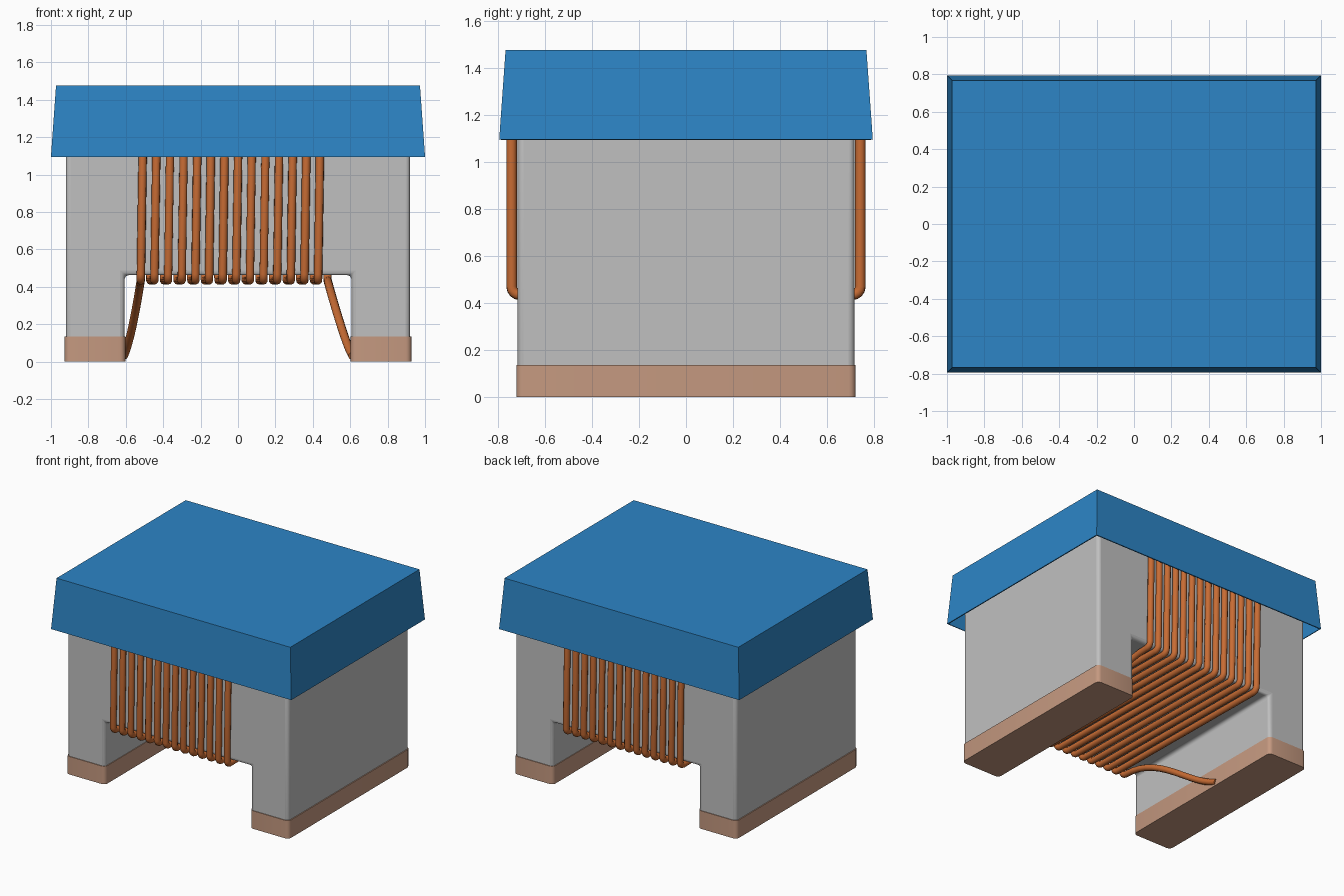
import bpy, bmesh, math
from mathutils import Vector

if "Cube" in bpy.data.objects:
    bpy.data.objects.remove(bpy.data.objects["Cube"])


def material(name, rgb):
    m = bpy.data.materials.new(name)
    m.use_nodes = True
    m.diffuse_color = (*rgb, 1)
    bsdf = m.node_tree.nodes["Principled BSDF"]
    bsdf.inputs["Base Color"].default_value = (*rgb, 1)
    bsdf.inputs["Roughness"].default_value = 0.6
    return m


BLUE = material("blue plastic", (0.026, 0.235, 0.565))
GREY = material("grey ceramic", (0.527, 0.527, 0.527))
TAN = material("tan terminal", (0.558, 0.319, 0.216))
COPPER = material("copper wire", (0.578, 0.150, 0.034))


def add_object(name, bm, mat):
    bmesh.ops.recalc_face_normals(bm, faces=bm.faces)
    me = bpy.data.meshes.new(name)
    bm.to_mesh(me)
    bm.free()
    ob = bpy.data.objects.new(name, me)
    bpy.context.collection.objects.link(ob)
    me.materials.append(mat)
    return ob


def select(ob):
    bpy.ops.object.select_all(action='DESELECT')
    ob.select_set(True)
    bpy.context.view_layer.objects.active = ob


def smooth(ob, degrees=35):
    select(ob)
    bpy.ops.object.shade_smooth_by_angle(angle=math.radians(degrees))


def box(x0, x1, y0, y1, z0, z1):
    bm = bmesh.new()
    bmesh.ops.create_cube(bm, size=1)
    for v in bm.verts:
        v.co = ((x0 + x1) / 2 + v.co.x * (x1 - x0),
                (y0 + y1) / 2 + v.co.y * (y1 - y0),
                (z0 + z1) / 2 + v.co.z * (z1 - z0))
    return bm


# Core: arch-shaped profile extruded front to back, edges rounded
profile = [(-0.92, 0.01), (-0.607, 0.01), (-0.607, 0.462), (0.607, 0.462),
           (0.607, 0.01), (0.92, 0.01), (0.92, 1.36), (-0.92, 1.36)]
bm = bmesh.new()
face = bm.faces.new([bm.verts.new((x, -0.717, z)) for x, z in profile])
ext = bmesh.ops.extrude_face_region(bm, geom=[face])["geom"]
bmesh.ops.translate(bm, vec=(0, 1.434, 0),
                    verts=[g for g in ext if isinstance(g, bmesh.types.BMVert)])
core = add_object("core", bm, GREY)
bevel = core.modifiers.new("rounded edges", 'BEVEL')
bevel.width, bevel.segments = 0.025, 4
smooth(core)

# Terminals: plated feet with rounded upright edges
for side, x0, x1 in (("right", -0.927, -0.602), ("left", 0.602, 0.927)):
    bm = box(x0, x1, -0.722, 0.722, 0, 0.135)
    upright = [e for e in bm.edges if abs(e.verts[0].co.z - e.verts[1].co.z) > 0.1]
    bmesh.ops.bevel(bm, geom=upright, offset=0.03, segments=4, profile=0.5,
                    affect='EDGES')
    smooth(add_object(side + "_terminal", bm, TAN))

# Cap: tapered thin shell, open underneath
bm = box(-1, 1, -0.795, 0.795, 1.095, 1.475)
for v in bm.verts:
    if v.co.z > 1.3:
        v.co.x *= 0.973
        v.co.y *= 0.966
bmesh.ops.delete(bm, geom=[f for f in bm.faces if f.calc_center_median().z < 1.1],
                 context='FACES')
cap = add_object("cap", bm, BLUE)
# Keep the open shell's normals pointing outwards
if max(cap.data.polygons, key=lambda p: p.center.z).normal.z < 0:
    cap.data.flip_normals()
shell = cap.modifiers.new("wall", 'SOLIDIFY')
shell.thickness, shell.offset = 0.01, -1

# Winding: one wire, a helix of rounded rectangles with a lead at each end
TURNS, PITCH, X0 = 14, 0.0729, -0.520
Y, Z0, Z1, R = 0.742, 0.434, 1.385, 0.035


def bezier(a, b, c, d, n=14):
    a, b, c, d = map(Vector, (a, b, c, d))
    return [a * (1 - t) ** 3 + b * 3 * t * (1 - t) ** 2 + c * 3 * t * t * (1 - t) + d * t ** 3
            for t in (i / n for i in range(n + 1))]


# One turn as (y, z) arcs: front bottom, front top, back top, back bottom
turn = []
for cy, cz, start in ((-Y + R, Z0 + R, 270), (-Y + R, Z1 - R, 180),
                      (Y - R, Z1 - R, 90), (Y - R, Z0 + R, 0)):
    for k in range(5):
        a = math.radians(start - 22.5 * k)
        turn.append((cy + R * math.cos(a), cz + R * math.sin(a)))
# Distance along the turn drives the sideways drift
dist = [0.0]
for p, q in zip(turn, turn[1:] + turn[:1]):
    dist.append(dist[-1] + math.dist(p, q))
coil = [Vector((X0 + PITCH * (i + d / dist[-1]), y, z))
        for i in range(TURNS) for (y, z), d in zip(turn, dist)]

s, e = coil[0], coil[-1]
lead_in = bezier((-0.612, 0.146, 0.03), (-0.57, -0.10, 0.10), (s.x, -0.35, Z0), s)
lead_out = bezier(e, (e.x, 0.35, Z0), (0.57, 0.10, 0.10), (0.612, -0.146, 0.03))
path = lead_in[:-1] + coil + lead_out[1:]

curve = bpy.data.curves.new("winding", 'CURVE')
curve.dimensions = '3D'
curve.bevel_depth, curve.bevel_resolution = 0.0225, 3
curve.use_fill_caps = True
spline = curve.splines.new('POLY')
spline.points.add(len(path) - 1)
for pt, co in zip(spline.points, path):
    pt.co = (*co, 1)
curve.materials.append(COPPER)
winding = bpy.data.objects.new("winding", curve)
bpy.context.collection.objects.link(winding)
select(winding)
bpy.ops.object.convert(target='MESH')
smooth(bpy.context.view_layer.objects.active, 50)
